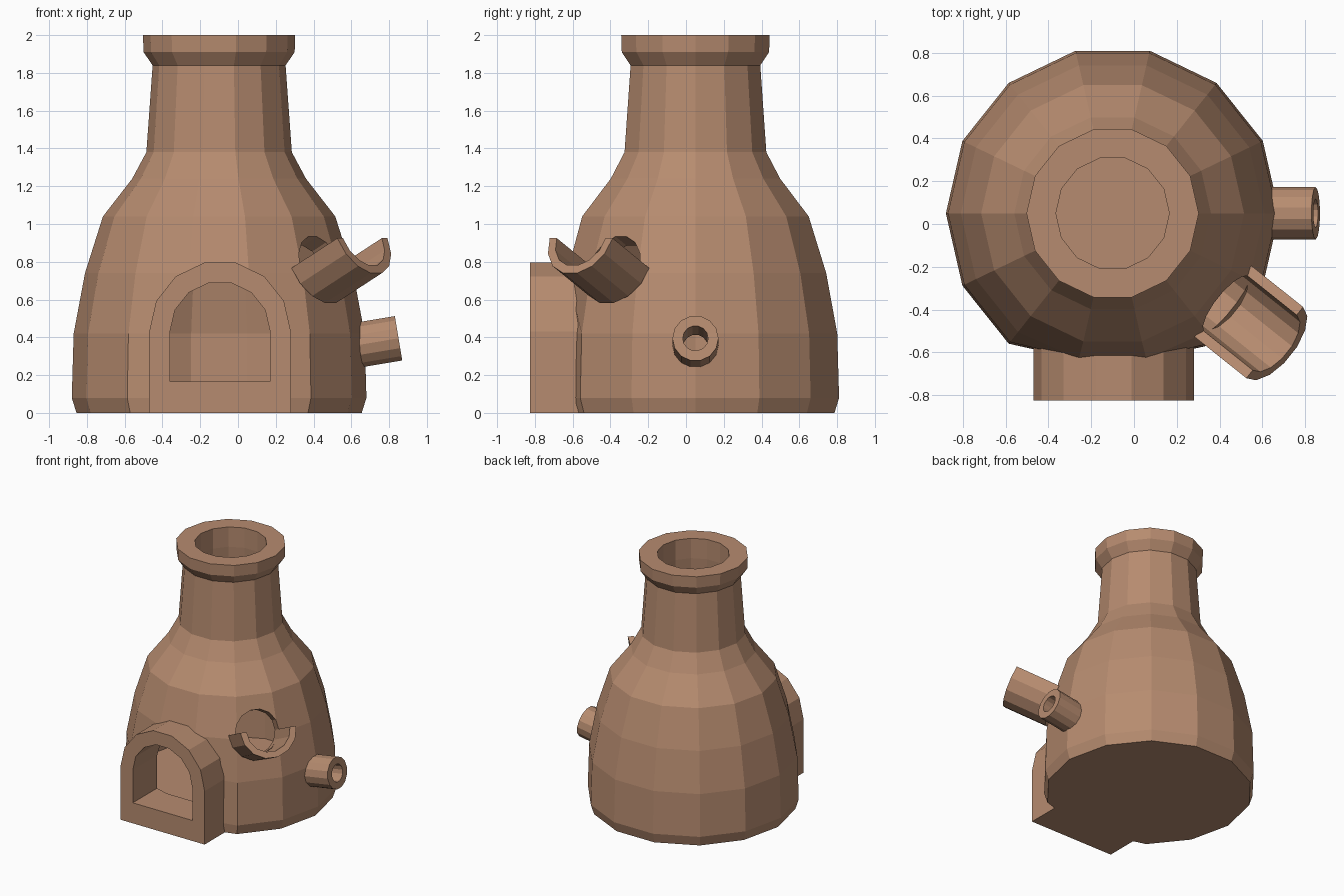
import bpy, bmesh
from math import sin, cos, pi, radians
from mathutils import Vector, Matrix

cube = bpy.data.objects.get("Cube")
if cube:
    bpy.data.objects.remove(cube, do_unlink=True)

clay = bpy.data.materials.new("brown_clay")
clay.use_nodes = True
COLOR = (0.47, 0.26, 0.16, 1)
clay.diffuse_color = COLOR
clay.node_tree.nodes["Principled BSDF"].inputs["Base Color"].default_value = COLOR

SIDES = 14
CENTRE = Vector((-0.1, 0.05, 0))


def finish(name, bm):
    bmesh.ops.recalc_face_normals(bm, faces=bm.faces)
    mesh = bpy.data.meshes.new(name)
    bm.to_mesh(mesh)
    bm.free()
    mesh.materials.append(clay)
    ob = bpy.data.objects.new(name, mesh)
    bpy.context.collection.objects.link(ob)
    return ob


def frame(origin, axis):
    """Local x is sideways, local y is up, local z runs along the axis."""
    axis = Vector(axis).normalized()
    side = Vector((0, 0, 1)).cross(axis).normalized()
    up = axis.cross(side)
    m = Matrix((side, up, axis)).transposed().to_4x4()
    return Matrix.Translation(origin) @ m


def prism(name, outline, place, start, end):
    bm = bmesh.new()
    rings = [[bm.verts.new(place @ Vector((x, y, d))) for x, y in outline]
             for d in (start, end)]
    n = len(outline)
    bm.faces.new(rings[0])
    bm.faces.new(rings[1])
    for i in range(n):
        j = (i + 1) % n
        bm.faces.new((rings[0][i], rings[0][j], rings[1][j], rings[1][i]))
    return finish(name, bm)


def arc(radius, start, sweep, steps, height=0):
    angles = [start + sweep * i / steps for i in range(steps + 1)]
    return [(radius * cos(a), height + radius * sin(a)) for a in angles]


def circle(radius):
    return arc(radius, 0, 2 * pi, SIDES)[:-1]


def arch(radius, spring, floor):
    return [(radius, floor)] + arc(radius, 0, pi, SIDES // 2, spring) + [(-radius, floor)]


def cut(target, cutter):
    mod = target.modifiers.new("opening", 'BOOLEAN')
    mod.operation = 'DIFFERENCE'
    mod.solver = 'EXACT'
    mod.object = cutter
    bpy.context.view_layer.objects.active = target
    bpy.ops.object.modifier_apply(modifier=mod.name)


# Hollow bottle-shaped body: outer wall going up, inner wall coming down
outer = [(.755, 0), (.78, .08), (.77, .42), (.71, .74), (.615, 1.04), (.46, 1.24),
         (.385, 1.38), (.352, 1.84), (.40, 1.91), (.403, 2)]
inner = [(.265, 2), (.265, 1.84), (.295, 1.38), (.37, 1.2), (.51, 1), (.61, .72),
         (.665, .42), (.665, .13)]
bm = bmesh.new()
rings = []
for profile, front in ((outer, -.63), (inner, -.55)):
    for r, z in profile:
        ring = []
        for i in range(SIDES):
            a = 2 * pi * i / SIDES
            y = max(CENTRE.y + r * sin(a), front)
            ring.append(bm.verts.new((CENTRE.x + r * cos(a), y, z)))
        rings.append(ring)
for low, high in zip(rings, rings[1:]):
    for i in range(SIDES):
        j = (i + 1) % SIDES
        bm.faces.new((low[i], low[j], high[j], high[i]))
bm.faces.new(rings[0])
bm.faces.new(rings[-1])
body = finish("body", bm)

# Arched doorway block on the front
door_place = frame((-.095, -.56, 0), (0, -1, 0))
doorway = prism("doorway", arch(.375, .43, 0), door_place, 0, .265)
door_cutter = prism("door_cutter", arch(.265, .43, .165), door_place, -.3, .5)

# Half-round scoop rising outward from a round opening
azimuth, tilt = -3 * pi / SIDES, radians(27)
outward = Vector((cos(azimuth), sin(azimuth), 0))
scoop_place = frame(CENTRE + outward * .66 + Vector((0, 0, .767)),
                    outward * cos(tilt) + Vector((0, 0, sin(tilt))))
half = SIDES // 2
scoop = prism("scoop", arc(.213, pi, pi, half) + arc(.165, 2 * pi, -pi, half),
              scoop_place, 0, .348)
scoop_cutter = prism("scoop_cutter", circle(.165), scoop_place, -.3, .4)

# Small pipe on the left side
pipe_place = frame((.85, .05, .395), (1, 0, .167))
pipe = prism("pipe", circle(.122), pipe_place, -.25, 0)
pipe_cutter = prism("pipe_cutter", circle(.067), pipe_place, -.5, .1)

# Open the holes, then remove the helpers
for target, cutter in ((body, door_cutter), (doorway, door_cutter), (body, scoop_cutter),
                       (body, pipe_cutter), (pipe, pipe_cutter)):
    cut(target, cutter)
for cutter in (door_cutter, scoop_cutter, pipe_cutter):
    bpy.data.objects.remove(cutter, do_unlink=True)
